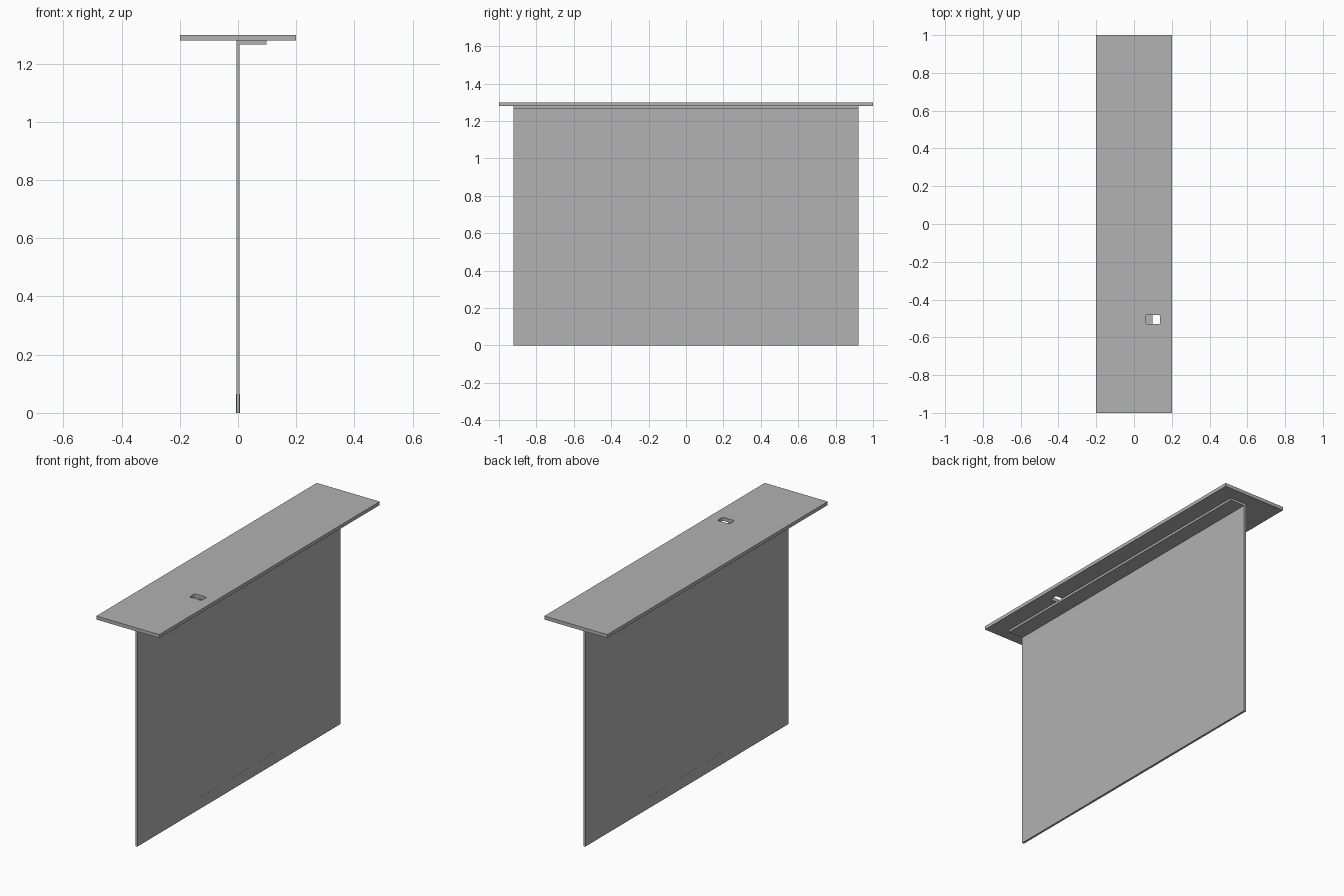
import bpy
import bmesh

default = bpy.data.objects.get("Cube")
if default:
    bpy.data.objects.remove(default, do_unlink=True)

# One flat grey for everything
grey = bpy.data.materials.new("light_grey")
grey.use_nodes = True
colour = (0.445, 0.445, 0.445, 1)
grey.diffuse_color = colour
grey.node_tree.nodes["Principled BSDF"].inputs["Base Color"].default_value = colour


def box(name, low, high, corner=0):
    """Box between two corners, with optional rounded upright edges."""
    bm = bmesh.new()
    bmesh.ops.create_cube(bm, size=1)
    for v in bm.verts:
        v.co = [(a + b) / 2 + c * (b - a) for a, b, c in zip(low, high, v.co)]
    if corner:
        upright = [e for e in bm.edges
                   if abs(e.verts[0].co.z - e.verts[1].co.z) > 1e-4]
        bmesh.ops.bevel(bm, geom=upright, offset=corner, segments=3,
                        profile=0.5, affect='EDGES')
    mesh = bpy.data.meshes.new(name)
    bm.to_mesh(mesh)
    bm.free()
    mesh.materials.append(grey)
    obj = bpy.data.objects.new(name, mesh)
    bpy.context.collection.objects.link(obj)
    return obj


panel_x, panel_y = 0.006, 0.922
under, top = 1.279, 1.299

# Upright panel, and the mounting flange along its upper edge
box("upright_panel", (-panel_x, -panel_y, 0), (panel_x, panel_y, under))
box("mounting_flange", (panel_x, -panel_y, 1.266), (0.098, panel_y, under))

# Very thin plate flush with the foot of the panel
foot = panel_x + 0.0005
box("foot_plate", (-foot, -0.36, 0), (foot, 0.36, 0.065))

# Top board with a small cable slot
board = box("top_board", (-0.2, -1, under), (0.2, 1, top))
cutter = box("slot_cutter", (0.062, -0.529, under - 0.05),
             (0.138, -0.481, top + 0.05), corner=0.006)
cutter.hide_render = True
cut = board.modifiers.new("cable_slot", 'BOOLEAN')
cut.operation = 'DIFFERENCE'
cut.solver = 'EXACT'
cut.object = cutter
bpy.context.view_layer.objects.active = board
bpy.ops.object.modifier_apply(modifier=cut.name)
bpy.data.objects.remove(cutter, do_unlink=True)
